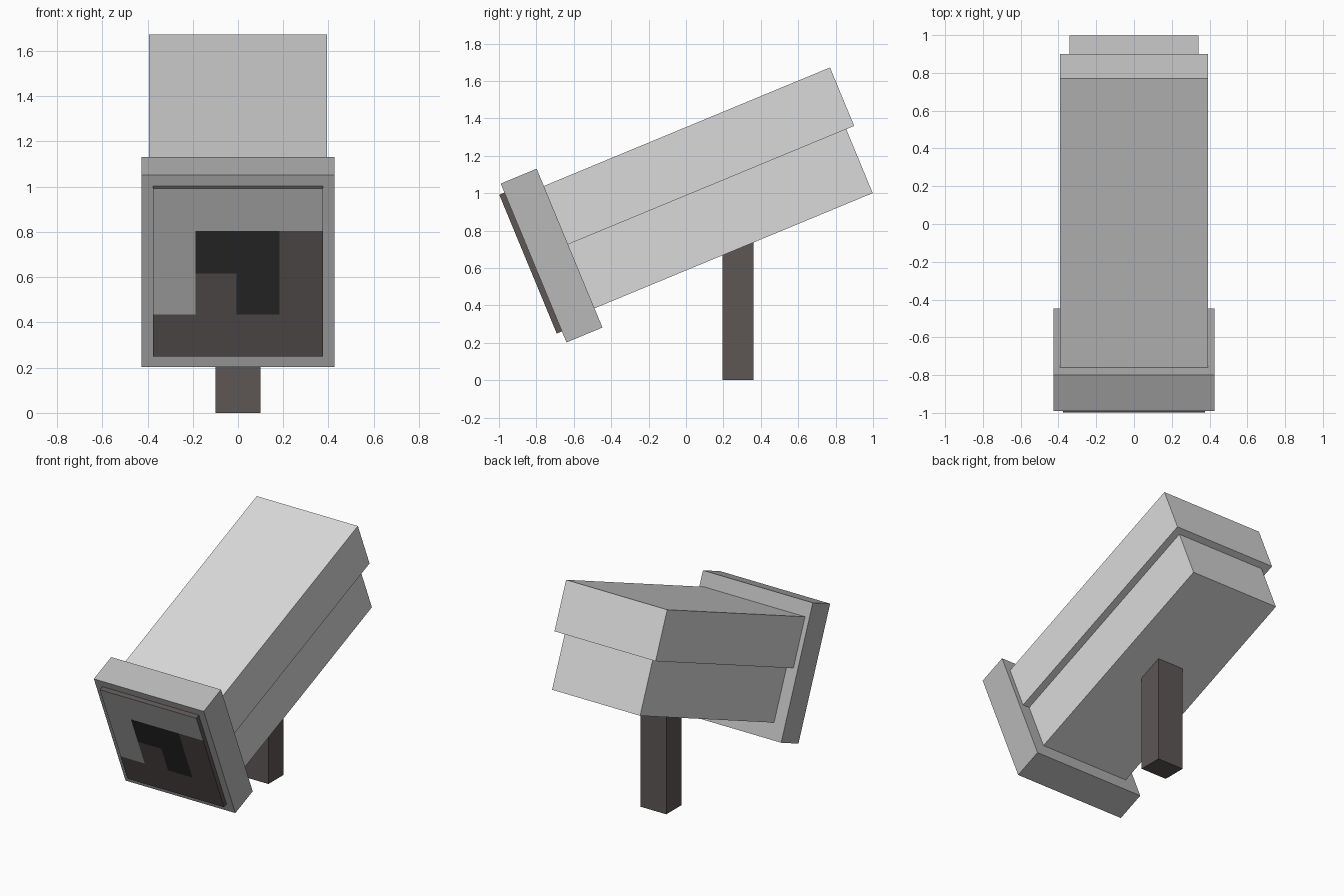
import bpy, bmesh, math
from mathutils import Vector

if "Cube" in bpy.data.objects:
    bpy.data.objects.remove(bpy.data.objects["Cube"], do_unlink=True)

TILT = math.radians(22.5)


def material(name, hex_rgb):
    """Flat material from an sRGB hex colour, stored as linear values."""
    lin = []
    for shift in (16, 8, 0):
        c = ((hex_rgb >> shift) & 255) / 255
        lin.append(c / 12.92 if c <= 0.04045 else ((c + 0.055) / 1.055) ** 2.4)
    m = bpy.data.materials.new(name)
    m.use_nodes = True
    m.diffuse_color = (*lin, 1)
    bsdf = m.node_tree.nodes["Principled BSDF"]
    bsdf.inputs["Base Color"].default_value = (*lin, 1)
    bsdf.inputs["Roughness"].default_value = 0.8
    return m


pale = material("pale grey", 0xDADADA)
mid = material("mid grey", 0xB8B8B8)
dark = material("dark warm grey", 0x5D5755)
black = material("lens black", 0x2E2E2E)


def box(name, half_x, y, z, mats, tilt=0.0, x_cuts=(), z_cuts=()):
    """Box symmetric in x, optionally sliced into cells, tilted about x."""
    bm = bmesh.new()
    bmesh.ops.create_cube(bm, size=1)
    for v in bm.verts:
        v.co = Vector((2 * half_x * v.co.x,
                       y[0] + (v.co.y + 0.5) * (y[1] - y[0]),
                       z[0] + (v.co.z + 0.5) * (z[1] - z[0])))
    planes = [((c, 0, 0), (1, 0, 0)) for c in x_cuts]
    planes += [((0, 0, c), (0, 0, 1)) for c in z_cuts]
    for co, no in planes:
        bmesh.ops.bisect_plane(bm, geom=bm.verts[:] + bm.edges[:] + bm.faces[:],
                               plane_co=co, plane_no=no)
    mesh = bpy.data.meshes.new(name)
    bm.to_mesh(mesh)
    bm.free()
    for m in mats:
        mesh.materials.append(m)
    ob = bpy.data.objects.new(name, mesh)
    ob.rotation_euler.x = tilt
    bpy.context.collection.objects.link(ob)
    return ob


# Tilted housing: wide upper half, narrower lower half, front frame
box("upper_housing", 0.393, (-0.305, 1.351), (0.912, 1.25), [pale], TILT)
box("lower_housing", 0.342, (-0.305, 1.305), (0.542, 0.912), [pale], TILT)
box("front_frame", 0.427, (-0.513, -0.305), (0.431, 1.35), [mid], TILT)

# Front plate: a four by four grid of coloured cells around the lens
x_cuts = (-0.188, -0.006, 0.184)
z_cuts = (0.696, 0.892, 1.095)
plate = box("front_plate", 0.375, (-0.543, -0.513), (0.495, 1.298),
            [dark, mid, black], TILT, x_cuts, z_cuts)
pattern = ("0000", "1020", "1220", "1111")  # rows from bottom to top
for face in plate.data.polygons:
    if face.normal.y < -0.9:
        col = sum(face.center.x > c for c in x_cuts)
        row = sum(face.center.z > c for c in z_cuts)
        face.material_index = int(pattern[row][col])

# Upright support post
box("support_post", 0.1, (0.195, 0.362), (0.0, 0.75), [dark])
